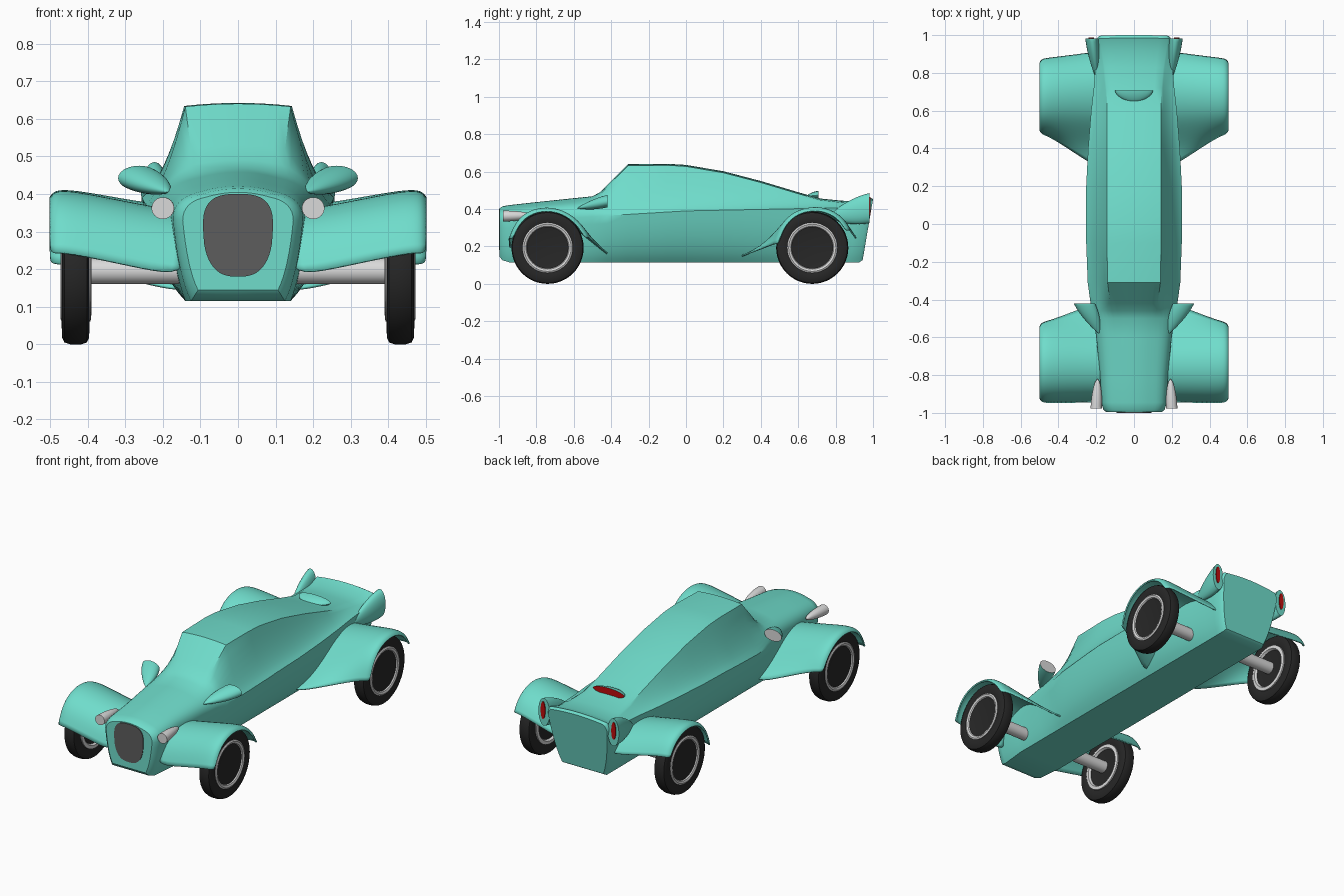
import bpy, bmesh, math
from mathutils import Vector

if "Cube" in bpy.data.objects:
    bpy.data.objects.remove(bpy.data.objects["Cube"])


def material(name, r, g, b):
    m = bpy.data.materials.new(name)
    m.diffuse_color = (r, g, b, 1)
    m.use_nodes = True
    m.node_tree.nodes["Principled BSDF"].inputs["Base Color"].default_value = m.diffuse_color
    return m


TEAL = material("turquoise paint", 0.16, 0.72, 0.60)
RUBBER = material("black rubber", 0.02, 0.02, 0.02)
SILVER = material("light grey metal", 0.70, 0.70, 0.70)
GRILLE = material("dark grey grille", 0.11, 0.11, 0.11)
RED = material("red lamp", 0.52, 0.004, 0.004)


def finish(name, bm, mats, angle=35):
    bmesh.ops.recalc_face_normals(bm, faces=bm.faces)
    me = bpy.data.meshes.new(name)
    bm.to_mesh(me)
    bm.free()
    ob = bpy.data.objects.new(name, me)
    bpy.context.collection.objects.link(ob)
    for m in mats:
        me.materials.append(m)
    bpy.ops.object.select_all(action='DESELECT')
    ob.select_set(True)
    bpy.context.view_layer.objects.active = ob
    bpy.ops.object.shade_smooth_by_angle(angle=math.radians(angle))
    return ob


def loft(bm, rings):
    """Skin closed rings of points; returns the two cap faces."""
    rows = [[bm.verts.new(p) for p in ring] for ring in rings]
    n = len(rows[0])
    for a, b in zip(rows, rows[1:]):
        for i in range(n):
            j = (i + 1) % n
            bm.faces.new((a[i], a[j], b[j], b[i]))
    return [bm.faces.new(rows[0]), bm.faces.new(rows[-1])]


def ellipse(rx, rz, n=24):
    return [(rx * math.cos(2 * math.pi * j / n), rz * math.sin(2 * math.pi * j / n))
            for j in range(n)]


def bezier(a, c, b, n):
    return [tuple((1 - t) ** 2 * a[k] + 2 * t * (1 - t) * c[k] + t * t * b[k]
                  for k in (0, 1)) for t in (i / n for i in range(n))]


def body_ring(y, w, wr, zt, r, scale=1, shift=0):
    """Cross-section: flat floor, curved flank, belt crease, shoulder, roof."""
    zb, wb = .115, (.125 if y < -.9 else .14)
    zs = .39 + (.06 if y < 0 else .02) * y
    zr = zt - .008 - .007 * r
    slant = .17 * max(0, min(1, (y - .74) / .2))
    cx = (wr + .5 * (w - wr)) * (1 - r) + w * r
    cz = zs + (.2 + .6 * r) * (zr - zs)
    half = [(0, zb)]
    half += bezier((wb, zb), (wb + .7 * (w - wb), zb + .3 * (zs - zb)), (w, zs), 8)
    half += bezier((w, zs), (cx, cz), (wr, zr), 8)
    half += bezier((wr, zr), (wr * .5, zt), (0, zt), 4) + [(0, zt)]
    full = half + [(-x, z) for x, z in half[-2:0:-1]]
    full = [(x * scale, .31 + (z - .31) * scale) for x, z in full]
    return [(x, y + shift + slant * (z - .3), z) for x, z in full]


# Body shell: y, belt half-width, roof half-width, roof height, roundness
STATIONS = [
    (-.945, .173, .100, .421, 1), (-.80, .180, .100, .437, 1),
    (-.60, .200, .105, .458, 1), (-.50, .215, .110, .468, .9),
    (-.46, .222, .118, .490, .7), (-.42, .230, .125, .530, .4),
    (-.31, .245, .140, .640, 0), (-.10, .253, .143, .642, 0),
    (.00, .255, .143, .636, 0), (.20, .253, .143, .602, 0),
    (.40, .243, .143, .550, 0), (.60, .227, .143, .490, 0),
    (.72, .213, .145, .456, 0), (.82, .205, .155, .445, .3),
    (.90, .200, .170, .440, .6), (.957, .200, .180, .462, .7),
]
NOSE, TAIL = STATIONS[0], STATIONS[-1]
bm = bmesh.new()
loft(bm, [body_ring(*NOSE, .85, -.051), body_ring(*NOSE, .94, -.037)]
     + [body_ring(*s) for s in STATIONS] + [body_ring(*TAIL, .94, .017)])
finish("body", bm, [TEAL])

# Grille plate, a little wider at the top
outline = []
for c, s in ellipse(1, 1, 48):
    outline.append((.092 * math.copysign(abs(c) ** .7, c) * (1 + .13 * s),
                    .29 + .11 * math.copysign(abs(s) ** .75, s)))
bm = bmesh.new()
loft(bm, [[(x, y, z) for x, z in outline] for y in (-.992, -1.0)])
finish("grille", bm, [GRILLE])


def pod(name, tip, end, rx, rz, mats, power=.8):
    """Teardrop growing from tip to a flat elliptical end cap."""
    tip, end = Vector(tip), Vector(end)
    rings = []
    for i in range(13):
        t = i / 12
        c = tip.lerp(end, t)
        f = max(.03, math.sin(t * math.pi / 2) ** power)
        rings.append([(c.x + x, c.y, c.z + z) for x, z in ellipse(rx * f, rz * f)])
    bm = bmesh.new()
    cap = loft(bm, rings)[1]
    # narrow rim around the coloured lens
    bmesh.ops.inset_region(bm, faces=[cap], thickness=min(rx, rz) * .15)
    cap.material_index = len(mats) - 1
    finish(name, bm, mats)


def lathe(name, profile, centre, mat, side):
    """(radius, x) profile spun around the wheel axis."""
    bm = bmesh.new()
    loft(bm, [[(centre[0] + side * x, centre[1] + a, centre[2] + b)
               for a, b in ellipse(r, r, 48)] for r, x in profile])
    finish(name, bm, [mat])


def fender(name, side, inner, outer, hub_y):
    """Thin arch blended from an inner path to an outer path."""
    bm = bmesh.new()
    rows = []
    # x, blend towards the outer path, shrink for the rounded outer lip
    for x, f, s in ((.14, 0, 1), (.26, .35, 1), (.38, .75, 1), (.45, .95, 1),
                    (.487, 1, .98), (.498, 1, .90)):
        row = []
        for (y0, z0), (y1, z1) in zip(inner, outer):
            y, z = y0 + f * (y1 - y0), z0 + f * (z1 - z0)
            row.append(bm.verts.new((side * x, hub_y + (y - hub_y) * s,
                                     .2 + (z - .2) * s)))
        rows.append(row)
    for a, b in zip(rows, rows[1:]):
        for i in range(len(a) - 1):
            bm.faces.new((a[i], a[i + 1], b[i + 1], b[i]))
    ob = finish(name, bm, [TEAL], 60)
    sub = ob.modifiers.new("smooth", 'SUBSURF')
    sub.levels = sub.render_levels = 2
    sol = ob.modifiers.new("thickness", 'SOLIDIFY')
    sol.thickness = .008
    sol.offset = 0


FRONT_IN = [(-.94, .18), (-.91, .27), (-.84, .335), (-.74, .355), (-.64, .33),
            (-.52, .23), (-.40, .145)]
FRONT_OUT = [(-.945, .245), (-.91, .335), (-.84, .395), (-.74, .415), (-.64, .39),
             (-.56, .325), (-.52, .25)]
REAR_IN = [(.27, .14), (.38, .17), (.48, .25), (.57, .33), (.69, .365), (.80, .35),
           (.88, .29), (.915, .235)]
REAR_OUT = [(.475, .215), (.50, .30), (.55, .365), (.61, .40), (.69, .415),
            (.77, .40), (.84, .355), (.875, .29)]

TYRE = [(.125, -.030), (.145, -.037), (.175, -.036), (.188, -.030), (.193, -.015),
        (.193, .015), (.188, .030), (.175, .036), (.145, .037), (.125, .030)]
RIM = [(.001, -.028), (.105, -.028), (.113, -.042), (.132, -.040), (.134, .036),
       (.126, .040), (.115, .036), (.106, .022), (.001, .018)]

for side, word in ((1, "right"), (-1, "left")):
    fender("front_fender_" + word, side, FRONT_IN, FRONT_OUT, -.74)
    fender("rear_fender_" + word, side, REAR_IN, REAR_OUT, .675)
    for place, y in (("front", -.74), ("rear", .675)):
        hub = (side * .432, y, .193)
        tag = place + "_" + word
        lathe("tyre_" + tag, TYRE, hub, RUBBER, side)
        lathe("rim_" + tag, RIM, hub, SILVER, side)
        # Half axle from inside the body to the wheel
        lathe("axle_" + tag, [(.035, .10), (.035, .41)], (0, y, .195), SILVER, side)
    # Wing mirror, headlight and tail fin
    pod("mirror_" + word, (side * .185, -.58, .405), (side * .263, -.42, .442),
        .056, .033, [TEAL, SILVER])
    pod("headlight_" + word, (side * .193, -.82, .365), (side * .2, -.978, .362),
        .030, .029, [SILVER], .5)
    pod("tail_fin_" + word, (side * .195, .76, .36), (side * .222, .982, .405),
        .036, .08, [TEAL])
    # Tail lamp plate on the fin
    bm = bmesh.new()
    loft(bm, [[(side * .226 + x, y, .415 + z) for x, z in ellipse(.014, .05)]
              for y in (.98, .987)])
    finish("tail_lamp_" + word, bm, [RED])

# High brake lamp on the rear deck
pod("brake_lamp", (0, .645, .468), (0, .708, .475), .10, .022, [TEAL, RED], .6)
